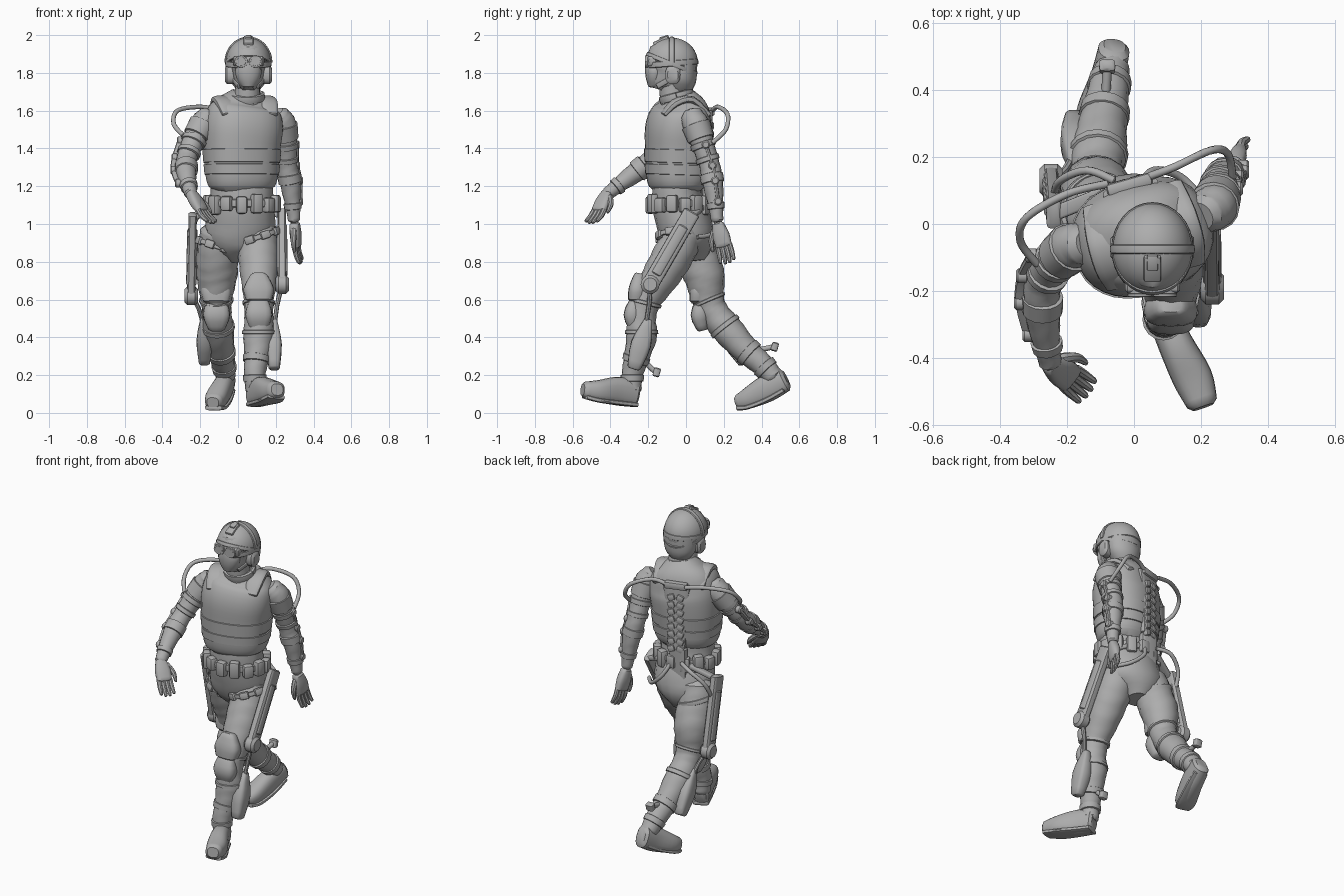
import bpy, bmesh, math
from mathutils import Vector, Matrix

if "Cube" in bpy.data.objects:
    bpy.data.objects.remove(bpy.data.objects["Cube"], do_unlink=True)

mat = bpy.data.materials.new("plain_grey")
mat.use_nodes = True
mat.diffuse_color = (0.42, 0.42, 0.42, 1)
mat.node_tree.nodes["Principled BSDF"].inputs["Base Color"].default_value = mat.diffuse_color
parts = []
X, Y, Z = Vector((1, 0, 0)), Vector((0, 1, 0)), Vector((0, 0, 1))
TWIST = Matrix.Rotation(math.radians(16), 3, "Z")
TSIDE = TWIST @ X


def finish(name, bm):
    bmesh.ops.recalc_face_normals(bm, faces=bm.faces[:])
    me = bpy.data.meshes.new(name)
    bm.to_mesh(me)
    bm.free()
    me.materials.append(mat)
    ob = bpy.data.objects.new(name, me)
    bpy.context.collection.objects.link(ob)
    parts.append(ob)
    return ob


def spline(pts, steps):
    """Smooth the list of (x, y, z, half width, half depth) tuples."""
    p = [Vector(q) for q in pts]
    out = []
    for i in range(len(p) - 1):
        a, b, c, d = p[max(i - 1, 0)], p[i], p[i + 1], p[min(i + 2, len(p) - 1)]
        for s in range(steps):
            t = s / steps
            out.append(b + (c - a) * (t / 2) + (a * 2 - b * 5 + c * 4 - d) * (t * t / 2)
                       + (b * 3 - a - c * 3 + d) * (t ** 3 / 2))
    return out + [p[-1]]


def loft(name, pts, side=X, n=16, steps=3, square=1.0, dome=0.3, fold=0.0):
    """Sweep a round or squared section along a path, with domed ends."""
    path = spline([(*q, q[-1]) if len(q) == 4 else q for q in pts], steps)
    rings = []
    for i, q in enumerate(path):
        t = (path[min(i + 1, len(path) - 1)] - path[max(i - 1, 0)]).to_3d().normalized()
        u = (side - t * side.dot(t)).normalized()
        rings.append([q.to_3d(), u, t.cross(u), q[3], q[4], t])
    for k, sign in ((0, -1), (-1, 1)):
        c, u, v, a, b, t = rings[k]
        cap = [c + t * sign * dome * min(a, b), u, v, a * 0.7, b * 0.7, t]
        rings.insert(0, cap) if k == 0 else rings.append(cap)
    bm = bmesh.new()
    loops = []
    for j, (c, u, v, a, b, t) in enumerate(rings):
        loop = []
        for k in range(n):
            w = math.tau * k / n
            co, si = math.cos(w), math.sin(w)
            r = 1 + fold * math.sin(j * 1.9 + 2 * math.sin(w * 2))
            cx = math.copysign(abs(co) ** square, co)
            sy = math.copysign(abs(si) ** square, si)
            loop.append(bm.verts.new(c + u * (a * r * cx) + v * (b * r * sy)))
        loops.append(loop)
    for p, q in zip(loops, loops[1:]):
        for k in range(n):
            bm.faces.new((p[k], p[(k + 1) % n], q[(k + 1) % n], q[k]))
    bm.faces.new(loops[0])
    bm.faces.new(loops[-1])
    return finish(name, bm)


def bar(name, a, b, w, d, side=X, square=0.45):
    return loft(name, [(*a, w, d), (*b, w, d)], side, steps=1, square=square)


def hoop(name, c, rx, ry, w, h, rot=Matrix.Identity(3), start=0.0, end=math.tau, n=32):
    pts = []
    for i in range(n + 1):
        a = start + (end - start) * i / n
        pts.append((*(Vector(c) + rot @ Vector((rx * math.cos(a), ry * math.sin(a), 0))), h, w))
    return loft(name, pts, rot @ Z, n=8, steps=1, square=0.6, dome=0)


def box(name, loc, size, rot=Matrix.Identity(3), bevel=0.008):
    bm = bmesh.new()
    m = Matrix.Translation(loc) @ rot.to_4x4() @ Matrix.Diagonal((*size, 1))
    bmesh.ops.create_cube(bm, size=1, matrix=m)
    bmesh.ops.bevel(bm, geom=bm.edges[:], offset=bevel, segments=2, affect="EDGES", profile=0.5)
    return finish(name, bm)


def strap(name, limb, f0, f1, extra=0.01):
    """A cuff around a limb between two fractional point indices."""
    def at(f):
        i = min(int(f), len(limb) - 2)
        q = Vector(limb[i]).lerp(Vector(limb[i + 1]), f - i)
        return (*q[:3], q[3] + extra)
    return loft(name, [at(f0), at(f1)], steps=1, dome=0.1)


def hand(name, wrist, d, s, thumb):
    """Palm, four fingers and a thumb; d points to the fingertips, s across."""
    w, d, s = Vector(wrist), Vector(d).normalized(), Vector(s).normalized()
    nrm = d.cross(s)
    loft(name + "_palm", [(*w, .03, .026), (*(w + d * .06), .045, .028),
                          (*(w + d * .12), .044, .021)], s, square=0.7)
    for k in range(4):
        o = w + s * ((k - 1.5) * .022) + d * .115
        tip = o + d * (.1 - .01 * abs(k - 1.5)) + s * ((k - 1.5) * .003) + nrm * .012
        loft(f"{name}_finger_{k + 1}", [(*o, .014), (*((o + tip) / 2 - nrm * .006), .0135), (*tip, .01)],
             s, n=8, dome=0.7)
    o = w + d * .03 + s * thumb * .03
    loft(name + "_thumb", [(*o, .018), (*(o + d * .05 + s * thumb * .03), .015),
                           (*(o + d * .1 + s * thumb * .035), .009)], nrm, n=8, dome=0.7)


def torso_pt(x, y, z):
    p = TWIST @ Vector((x, y, 0))
    return Vector((p.x + .03, p.y - .035, z))


# Torso, layered vest and hips
loft("hips", [(.02, -.04, 1.28, .165, .13), (.02, -.045, 1.12, .168, .135), (.015, -.01, 1.0, .185, .145),
              (0, .02, .9, .17, .135), (0, .03, .83, .09, .09)], fold=.01)
vest = [(.02, -.045, 1.2, .176, .143), (.02, -.045, 1.25, .19, .158), (.02, -.04, 1.4, .203, .17),
        (.028, -.035, 1.52, .21, .17), (.035, -.018, 1.61, .187, .137), (.045, -.02, 1.67, .115, .095)]
loft("vest", vest, TSIDE, n=32, steps=4, square=0.85)
body = [Vector(q) for q in vest]
for i, (f, g) in enumerate(((.08, .42), (.5, .95))):
    pad = Vector((0, 0, 0, .006, .006))
    loft(f"vest_layer_{i + 1}", [body[1].lerp(body[2], f) + pad, body[1].lerp(body[2], g) + pad],
         TSIDE, n=32, steps=1, square=0.85, dome=.1)
for label, sx in (("left", 1), ("right", -1)):
    loft(label + "_shoulder_pad", [(*torso_pt(sx * .115, -.12, 1.58), .038, .014),
         (*torso_pt(sx * .12, -.06, 1.64), .05, .02), (*torso_pt(sx * .12, .03, 1.658), .05, .02),
         (*torso_pt(sx * .11, .12, 1.58), .045, .018)], TSIDE, square=0.7)
loft("neck", [(.045, -.05, 1.62, .085, .085), (.05, -.07, 1.69, .068, .07), (.055, -.075, 1.78, .065, .07)])
hoop("collar", (.047, -.05, 1.675), .082, .08, .014, .022, Matrix.Rotation(.25, 3, "X"))

# Belt and pouches
hoop("belt", (.02, -.04, 1.11), .175, .142, .012, .022)
for i in range(14):
    a = math.tau * (i + .5) / 14
    loc = (.02 + .183 * math.cos(a), -.04 + .15 * math.sin(a), 1.1 + .008 * (i % 2))
    box(f"pouch_{i + 1}", loc, (.05, .06, .08 + .012 * (i % 3)), Matrix.Rotation(a, 3, "Z"), .014)

# Head, mask and helmet
loft("head", [(.055, -.14, 1.725, .045, .06), (.055, -.13, 1.75, .066, .083), (.055, -.095, 1.8, .085, .118),
              (.055, -.085, 1.87, .092, .12), (.055, -.08, 1.93, .085, .11)], steps=4)
loft("face_mask", [(.055, -.165, 1.727, .036, .034), (.055, -.165, 1.765, .06, .046),
                   (.055, -.165, 1.81, .07, .052), (.055, -.16, 1.85, .055, .055)], dome=.1)
bm = bmesh.new()
bmesh.ops.create_uvsphere(bm, u_segments=32, v_segments=20, radius=1, matrix=Matrix.Translation(
    (.055, -.075, 1.858)) @ Matrix.Diagonal((.119, .137, .128, 1)))
bmesh.ops.bisect_plane(bm, geom=bm.verts[:] + bm.edges[:] + bm.faces[:], plane_co=(.055, -.08, 1.845),
                       plane_no=(0, .42, 1), clear_inner=True)
bmesh.ops.holes_fill(bm, edges=[e for e in bm.edges if e.is_boundary])
finish("helmet_shell", bm)
TILT = Matrix.Rotation(-.38, 3, "X")
hoop("helmet_rim", (.055, -.075, 1.848), .116, .138, .007, .012, TILT)
hoop("goggle_strap", (.055, -.075, 1.85), .117, .135, .006, .016, Matrix.Rotation(.08, 3, "X"))
hoop("headset_band", (.055, -.075, 1.855), .12, .13, .007, .014, Matrix.Rotation(math.pi / 2, 3, "X"), 0, math.pi)
loft("neck_guard", [(.055, -.03, 1.715, .065, .062), (.055, -.025, 1.755, .095, .078),
                    (.055, -.025, 1.8, .106, .083), (.055, -.025, 1.85, .108, .084)])
box("visor_mount", (.055, -.132, 1.966), (.052, .085, .03), Matrix.Rotation(.46, 3, "X"), .008)
box("mount_clip", (.055, -.115, 1.984), (.032, .05, .022), Matrix.Rotation(.3, 3, "X"), .005)
bar("goggle_frame", (-.02, -.18, 1.862), (.13, -.18, 1.862), .025, .026, Y)
for label, sx in (("left", 1), ("right", -1)):
    gx, ex = .055 + sx * .038, .055 + sx * .095
    bar(label + "_goggle", (gx, -.175, 1.86), (gx, -.208, 1.86), .036, .032, square=1)
    hoop(label + "_goggle_rim", (gx, -.212, 1.86), .03, .026, .006, .006, Matrix.Rotation(math.pi / 2, 3, "X"), n=16)
    bar(label + "_ear_cup", (ex - sx * .02, -.07, 1.79), (ex + sx * .018, -.07, 1.79), .04, .05, Y, .8)
    bar(label + "_chin_strap", (ex - sx * .01, -.08, 1.77), (.055 + sx * .05, -.15, 1.73), .008, .014)

# Limbs as paths of point and radius
arms = {
    "left": [(.21, .03, 1.575, .06), (.242, .055, 1.52, .07), (.253, .09, 1.42, .06), (.26, .125, 1.31, .055),
             (.275, .14, 1.23, .056), (.288, .155, 1.12, .043), (.297, .165, 1.02, .032)],
    "right": [(-.15, -.06, 1.575, .06), (-.19, -.07, 1.52, .07), (-.235, -.11, 1.44, .06),
              (-.27, -.17, 1.35, .054), (-.275, -.25, 1.285, .055), (-.263, -.345, 1.215, .042),
              (-.25, -.415, 1.16, .034)]}
legs = {
    "left": [(.1, -.01, .96, .105), (.108, -.06, .85, .108), (.112, -.13, .73, .1), (.11, -.21, .6, .08),
             (.11, -.235, .5, .076), (.11, -.235, .41, .082), (.1, -.26, .3, .067), (.088, -.285, .2, .056),
             (.09, -.285, .12, .05)],
    "right": [(-.095, .02, .96, .105), (-.108, .05, .85, .11), (-.112, .095, .73, .109), (-.115, .115, .61, .086),
              (-.112, .15, .53, .078), (-.105, .22, .44, .083), (-.09, .32, .33, .07), (-.075, .41, .25, .06),
              (-.065, .465, .19, .052)]}
boots = {
    "left": [(.085, -.27, .1, .047, .07), (.125, -.36, .115, .053, .076), (.175, -.46, .115, .06, .06),
             (.203, -.535, .122, .047, .044)],
    "right": [(-.06, .52, .175, .047, .064), (-.08, .43, .13, .052, .072), (-.115, .33, .077, .058, .056),
              (-.13, .278, .058, .046, .04)]}
hand("left_hand", (.3, .17, 1.0), (.02, .055, -.21), (.25, 1, .28), -1)
hand("right_hand", (-.25, -.415, 1.165), (.09, -.07, -.14), (.57, .73, 0), 1)

for label, sx in (("left", 1), ("right", -1)):
    arm, leg, boot = arms[label], legs[label], boots[label]
    loft(label + "_arm", arm, steps=5, fold=.025)
    loft(label + "_leg", leg, steps=5, fold=.02)
    loft(label + "_boot", boot, n=20, steps=4, square=0.8)
    loft(label + "_sole", [(x, y, z - h * .8, w * 1.0, .013) for x, y, z, w, h in boot], square=0.6)
    strap(label + "_sleeve_cap", arm, .9, 1.7, .008)
    for i, (a, b) in enumerate(((1.9, 2.15), (2.6, 2.8), (3.6, 4.1), (5.1, 5.4))):
        strap(f"{label}_arm_cuff_{i + 1}", arm, a, b, .007)
    # Outer arm rail with joints
    rail = [Vector(q[:3]) + Vector((sx * (q[3] + .002 - sx * .008), .015, 0)) for q in arm[2:6]]
    loft(label + "_arm_rail", [(*p, .01, .016) for p in rail], Y, n=8, square=0.6)
    for i, p in enumerate(rail):
        bar(f"{label}_arm_joint_{i + 1}", p - X * .012, p + X * .012, .022, .022, Y, 1)
    # Slanted thigh harness with clips
    slant = Matrix.Rotation(-sx * .32, 3, "Y")
    hc = Vector((sx * .105, -sx * .04, .905 + sx * .025))
    hoop(label + "_harness", hc, .112, .11, .007, .014, slant)
    for i in range(4):
        a = math.pi * (1.12 + .25 * i)
        box(f"{label}_harness_clip_{i + 1}", hc + slant @ Vector((.113 * math.cos(a), .111 * math.sin(a), 0)),
            (.028, .055, .042), slant @ Matrix.Rotation(a, 3, "Z"))
    # Leg straps, knee and shin gear
    for i, (a, b) in enumerate(((3.1, 3.25), (4.7, 4.9), (6, 6.3), (7, 7.4))):
        strap(f"{label}_leg_strap_{i + 1}", leg, a, b, .007)
    k, fwd = Vector(leg[3][:3]), Vector((0, -1, 0 if sx > 0 else -.35))
    loft(label + "_thigh_guard", [(*(k + fwd * .035 + Z * .13), .045, .03), (*(k + fwd * .048 + Z * .06), .08, .045),
                                  (*(k + fwd * .052), .07, .045)], square=0.7)
    q = (k + Vector(leg[4][:3])) / 2 - Z * .03
    loft(label + "_knee_pad", [(*(q + fwd * .045 + Z * .075), .05, .03), (*(q + fwd * .06), .072, .048),
                               (*(q + fwd * .045 - Z * .08), .045, .03)], square=0.7)

# Leg actuators outside each thigh and shin, with pegs behind the calf
drives = {"left": ((.232, .03, 1.06), (.234, -.19, .68), (.188, -.2, .49), (.192, -.275, .24)),
          "right": ((-.24, .03, 1.05), (-.248, .13, .62), (-.178, .18, .5), (-.178, .31, .27))}
pegs = {"left": ((.1, -.22, .27), (.1, -.16, .215)), "right": ((-.085, .37, .33), (-.08, .465, .35))}
for label, (top, low, shin, foot) in drives.items():
    top, low, shin, foot = map(Vector, (top, low, shin, foot))
    bar(label + "_thigh_drive", top, low, .022, .045)
    bar(label + "_drive_cover", top.lerp(low, .2), top.lerp(low, .85), .028, .028)
    bar(label + "_drive_knob", low - X * .02, low + X * .02, .05, .05, Y, 1)
    loft(label + "_shin_rod", [(*low, .014), (*low.lerp(shin, .6), .012), (*shin.lerp(foot, .3), .012)], n=8)
    loft(label + "_shin_plate", [(*shin, .02, .022), (*shin.lerp(foot, .5), .042, .054), (*foot, .03, .036)], square=0.6)
    bar(label + "_hip_arm", top - Z * .02, (.09 * top.x / abs(top.x), .09, 1.1), .014, .022, Z)
    a, b = map(Vector, pegs[label])
    bar(label + "_calf_peg", a, b, .014, .014, X, 1)
    bar(label + "_peg_knob", b - Z * .018, b + Z * .018 + Y * .01, .024, .018)

# Back frame, vertebrae and hoses
loft("back_plate", [(*torso_pt(0, .15, 1.2), .055, .02), (*torso_pt(0, .15, 1.42), .06, .02),
                    (*torso_pt(0, .145, 1.6), .085, .02)], TSIDE, square=0.5)
bar("pelvis_plate", (-.02, .1, 1.0), (-.02, .105, 1.2), .055, .022)
for i in range(8):
    for s in (-1, 1):
        box(f"vertebra_{i + 1}_{s}", torso_pt(s * .027, .164, 1.2 + i * .046), (.042, .03, .038),
            TWIST @ Matrix.Rotation(s * .35, 3, "Y"), .007)
box("hose_manifold", torso_pt(0, .158, 1.595), (.14, .04, .045), TWIST, .012)
hoses = {
    "left_arm_hose": ((.04, .14, 1.6), (.12, .17, 1.62), (.23, .22, 1.58), (.28, .21, 1.5), (.295, .14, 1.43)),
    "right_arm_hose": ((-.08, .12, 1.6), (-.2, .09, 1.62), (-.32, .02, 1.6), (-.34, -.05, 1.53), (-.29, -.12, 1.47)),
    "left_hip_hose": ((.02, .12, 1.1), (.06, .16, 1.02), (.14, .14, .95), (.215, .06, .93)),
    "right_hip_hose": ((-.06, .13, 1.12), (-.14, .16, 1.1), (-.22, .13, 1.03), (-.24, .08, .93))}
for label, pts in hoses.items():
    loft(label, [(*p, .012) for p in pts], Vector((1, 1, -1)), n=10, steps=6)

# Smooth shading with sharp edges kept
bpy.ops.object.select_all(action="DESELECT")
for ob in parts:
    ob.select_set(True)
bpy.context.view_layer.objects.active = parts[0]
bpy.ops.object.shade_smooth_by_angle(angle=math.radians(40))
